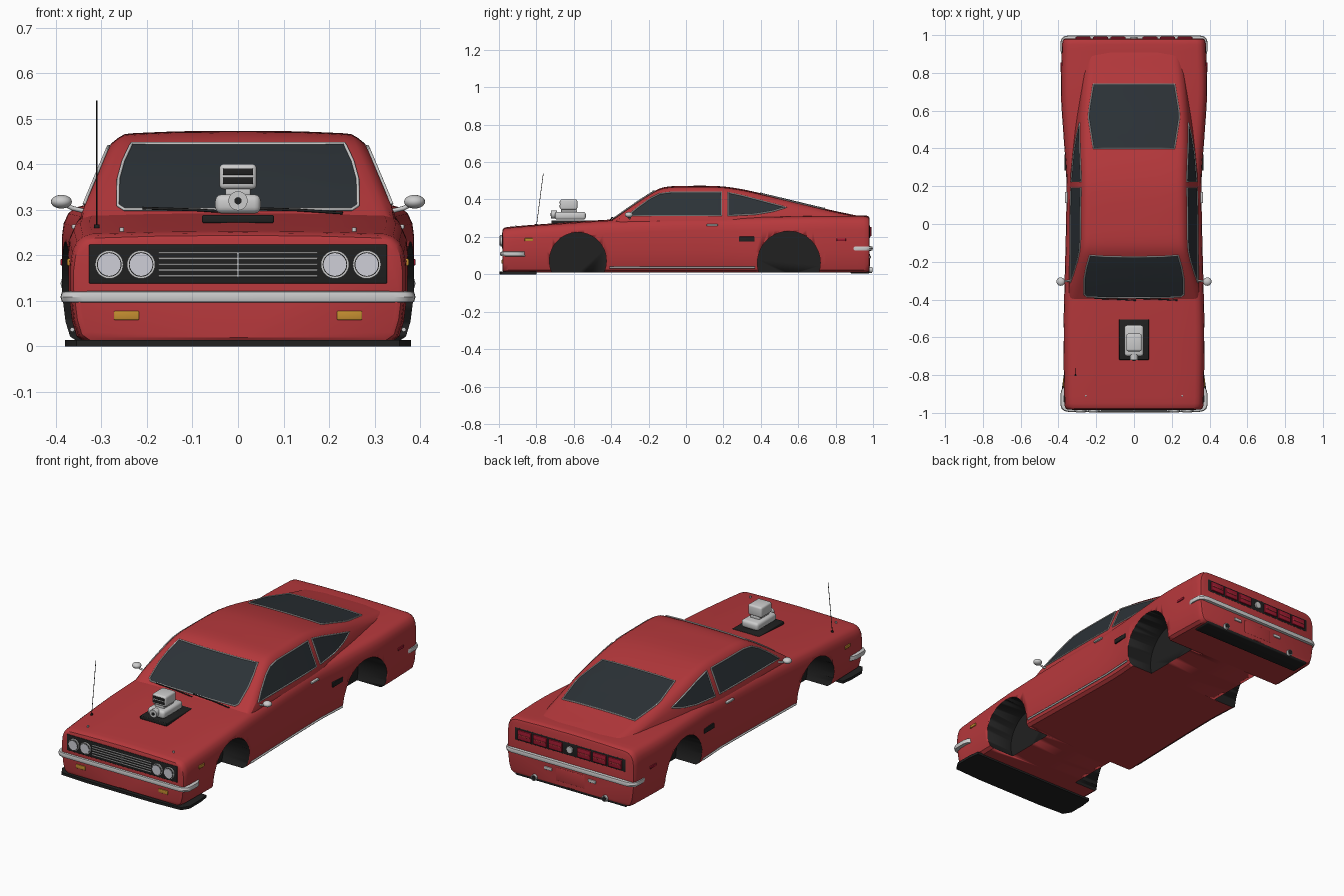
import bpy, bmesh, math
from mathutils import Vector, Matrix
from mathutils.bvhtree import BVHTree

if "Cube" in bpy.data.objects:
    bpy.data.objects.remove(bpy.data.objects["Cube"])


def material(name, r, g, b):
    m = bpy.data.materials.new(name)
    m.diffuse_color = (r, g, b, 1)
    m.use_nodes = True
    m.node_tree.nodes["Principled BSDF"].inputs["Base Color"].default_value = m.diffuse_color
    return m


RED = material("red_paint", .47, .04, .045)
BLACK = material("black", .015, .015, .015)
GLASS = material("dark_glass", .025, .032, .038)
AMBER = material("amber", .55, .27, .03)
LAMP = material("lamp_red", .35, .01, .03)
LENS = material("lens", .62, .62, .68)


def finish(ob, mat=None, angle=35):
    if mat:
        ob.data.materials.append(mat)
    bpy.ops.object.select_all(action='DESELECT')
    ob.select_set(True)
    bpy.context.view_layer.objects.active = ob
    bpy.ops.object.shade_smooth_by_angle(angle=math.radians(angle))
    return ob


def from_bm(name, bm, mat=None, angle=35):
    me = bpy.data.meshes.new(name)
    bm.to_mesh(me)
    bm.free()
    ob = bpy.data.objects.new(name, me)
    bpy.context.collection.objects.link(ob)
    return finish(ob, mat, angle)


def box(name, c, s, mat=None, bevel=0.003):
    bm = bmesh.new()
    bmesh.ops.create_cube(bm, size=1, matrix=Matrix.Translation(c) @ Matrix.Diagonal((*s, 1)))
    if bevel:
        bmesh.ops.bevel(bm, geom=bm.edges[:], offset=bevel, segments=3, profile=.5, affect='EDGES')
    return from_bm(name, bm, mat)


def cyl(name, c, r, depth, axis, mat=None, seg=32):
    rot = {'x': Matrix.Rotation(math.pi / 2, 4, 'Y'), 'y': Matrix.Rotation(math.pi / 2, 4, 'X'), 'z': Matrix()}[axis]
    bm = bmesh.new()
    bmesh.ops.create_cone(bm, cap_ends=True, segments=seg, radius1=r, radius2=r, depth=depth,
                          matrix=Matrix.Translation(c) @ rot)
    return from_bm(name, bm, mat)


def tube(name, pts, r, mat=None, cyclic=False):
    cu = bpy.data.curves.new(name, 'CURVE')
    cu.dimensions = '3D'
    cu.bevel_depth, cu.bevel_resolution, cu.use_fill_caps = r, 2, True
    sp = cu.splines.new('POLY')
    sp.points.add(len(pts) - 1)
    for p, q in zip(sp.points, pts):
        p.co = (*q, 1)
    sp.use_cyclic_u = cyclic
    ob = bpy.data.objects.new(name, cu)
    bpy.context.collection.objects.link(ob)
    bpy.ops.object.select_all(action='DESELECT')
    ob.select_set(True)
    bpy.context.view_layer.objects.active = ob
    bpy.ops.object.convert(target='MESH')
    return finish(bpy.context.view_layer.objects.active, mat, 50)


def curve(keys, y):
    # smooth interpolation of (y, value) keys
    n = len(keys)
    i = max(0, min(n - 2, sum(k[0] <= y for k in keys) - 1))
    slope = lambda a, b: (keys[b][1] - keys[a][1]) / (keys[b][0] - keys[a][0])
    h = keys[i + 1][0] - keys[i][0]
    t = (y - keys[i][0]) / h
    m0, m1 = slope(max(i - 1, 0), i + 1), slope(i, min(i + 2, n - 1))
    return ((2*t**3 - 3*t**2 + 1) * keys[i][1] + (t**3 - 2*t**2 + t) * h * m0
            + (3*t**2 - 2*t**3) * keys[i + 1][1] + (t**3 - t**2) * h * m1)


def loft(name, sections, mat):
    # sections: (y, half profile from bottom centre to top centre)
    bm = bmesh.new()
    rings = []
    for y, half in sections:
        ring = half + [(-x, z) for x, z in half[-2:0:-1]]
        rings.append([bm.verts.new((x, y, z)) for x, z in ring])
    n = len(rings[0])
    for a, b in zip(rings, rings[1:]):
        for j in range(n):
            bm.faces.new((a[j], a[(j + 1) % n], b[(j + 1) % n], b[j]))
    bm.faces.new(rings[0])
    bm.faces.new(rings[-1])
    bmesh.ops.recalc_face_normals(bm, faces=bm.faces[:])
    return from_bm(name, bm, mat)


# Lower body
W = [(-.98, .368), (-.6, .374), (-.4, .37), (0, .36), (.25, .358), (.45, .372), (.7, .387), (.98, .38)]
ZT = [(-.98, .245), (-.8, .26), (-.4, .287), (0, .302), (.3, .304), (.7, .31), (.98, .309)]


def body_half(y, d):
    w, t = curve(W, y) - d, curve(ZT, y) - d
    b = .01 + d * .6
    return [(0, b), (w - .035, b), (w - .018, b + .012), (w - .008, b + .045), (w, b + .11), (w, t - .07),
            (w - .004, t - .04), (w - .014, t - .018), (w - .028, t - .006), (w - .048, t), (w * .5, t + .004), (0, t + .006)]


ends = [(-.982, .016), (-.978, .007), (-.968, .002)]
ys = ends + [(-.95 + 1.9 * i / 56, 0) for i in range(57)] + [(-y, d) for y, d in ends[::-1]]
body = loft("lower_body", [(y, body_half(y, d)) for y, d in ys], RED)

# Wheel arches cut from the body
for s in (-1, 1):
    for y, z, r in ((-.578, .072, .152), (.55, .062, .168)):
        cut = cyl("arch_cutter", (s * .36, y, z), r, .3, 'x', BLACK, 64)
        cut.hide_render = True
        mod = body.modifiers.new("arch", 'BOOLEAN')
        mod.operation, mod.solver, mod.object, mod.material_mode = 'DIFFERENCE', 'EXACT', cut, 'TRANSFER'
        bpy.context.view_layer.objects.active = body
        bpy.ops.object.modifier_apply(modifier=mod.name)
        bpy.data.objects.remove(cut)

# Cabin with fastback roof
ROOF = [(-.42, .272), (-.38, .30), (-.28, .37), (-.17, .44), (-.11, .462), (0, .468), (.18, .466), (.3, .45),
        (.45, .416), (.65, .368), (.8, .333), (.9, .312), (.94, .302)]
BASE = [(-.42, .345), (.1, .343), (.3, .335), (.5, .318), (.7, .288), (.94, .245)]


def cabin_half(y):
    t, wb = curve(ROOF, y), curve(BASE, y)
    wt = wb - max(0, t - .29) * .42
    zb = min(.29, t - .04)
    f = lambda z: wb + (wt - wb) * (z - zb) / (t - zb)
    return [(0, .24 if t > .3 else zb - .02), (wb, zb - .02), (wb, zb), (f((zb + t) / 2), (zb + t) / 2), (f(t - .022), t - .022),
            (wt - .007, t - .009), (wt - .02, t - .002), (wt - .04, t), (wt * .5, t + .004), (0, t + .005)]


cabin = loft("cabin", [(y, cabin_half(y)) for y in [-.42 + 1.36 * i / 80 for i in range(81)]], RED)
bm = bmesh.new()
bm.from_mesh(cabin.data)
tree = BVHTree.FromBMesh(bm)
bm.free()


def window(name, poly, place, ray):
    # projects an outline onto the cabin as a glass sheet with a bright trim
    edge = [Vector(a).lerp(Vector(b), k / 6) for a, b in zip(poly, poly[1:] + poly[:1]) for k in range(6)]
    c = sum(edge, Vector((0, 0))) / len(edge)

    def hit(p):
        loc, nor, _, _ = tree.ray_cast(Vector(place(*p)), Vector(ray))
        return loc + nor * .003 if loc else Vector(place(*p))
    bm = bmesh.new()
    mid = bm.verts.new(hit(c))
    rings = [[bm.verts.new(hit(c.lerp(p, k / 6))) for p in edge] for k in range(1, 7)]
    n = len(edge)
    for j in range(n):
        bm.faces.new((mid, rings[0][j], rings[0][(j + 1) % n]))
        for a, b in zip(rings, rings[1:]):
            bm.faces.new((a[j], b[j], b[(j + 1) % n], a[(j + 1) % n]))
    bmesh.ops.recalc_face_normals(bm, faces=bm.faces[:])
    if mid.normal.dot(Vector(ray)) > 0:
        bmesh.ops.reverse_faces(bm, faces=bm.faces[:])
    from_bm(name, bm, GLASS)
    tube(name + "_trim", [hit(p) for p in edge], .0035, None, True)


def mirrored(half):
    return half + [(-x, v) for x, v in half[::-1]]


window("windshield", mirrored([(.25, .299), (.264, .308), (.263, .365), (.252, .405), (.234, .443)]),
       lambda x, z: (x, -2, z), (0, 1, 0))
window("rear_window", mirrored([(.215, .40), (.24, .56), (.238, .60), (.215, .74)]),
       lambda x, y: (x, y, 2), (0, 0, -1))
for s, side in ((-1, "left"), (1, "right")):
    window(side + "_door_window", [(-.31, .313), (-.26, .355), (-.19, .405), (-.14, .43), (-.08, .438), (.19, .438), (.19, .313)],
           lambda y, z: (s * 2, y, z), (-s, 0, 0))
    window(side + "_quarter_window", [(.225, .313), (.225, .436), (.30, .42), (.42, .388), (.535, .357), (.46, .335), (.37, .32)],
           lambda y, z: (s * 2, y, z), (-s, 0, 0))
    # Side details
    wx = lambda y: s * curve(W, y)
    box(side + "_front_marker", (wx(-.84), -.84, .185), (.01, .045, .016), AMBER)
    box(side + "_rear_marker", (wx(.83), .83, .185), (.01, .05, .014), LAMP)
    box(side + "_side_vent", (wx(.325), .325, .188), (.012, .085, .026), BLACK)
    box(side + "_door_handle", (wx(.14), .14, .263), (.016, .06, .01))
    tube(side + "_sill_trim", [(wx(y) - s * .006, y, .037) for y in (-.41, -.2, 0, .2, .37)], .005)
    # Wing mirrors
    bm = bmesh.new()
    bmesh.ops.create_uvsphere(bm, u_segments=24, v_segments=14, radius=1,
                              matrix=Matrix.Translation((s * .388, -.305, .318)) @ Matrix.Diagonal((.023, .022, .015, 1)))
    from_bm(side + "_mirror", bm)
    tube(side + "_mirror_stem", [(s * .34, -.3, .298), (s * .365, -.303, .304), (s * .385, -.305, .315)], .005)
    # Headlights, turn signals, hood pins
    for i, x in enumerate((.213, .283)):
        cyl(f"{side}_headlight_rim_{i}", (s * x, -.984, .18), .031, .018, 'y')
        cyl(f"{side}_headlight_ring_{i}", (s * x, -.986, .18), .027, .018, 'y', BLACK)
        cyl(f"{side}_headlight_{i}", (s * x, -.988, .18), .025, .018, 'y', LENS)
    box(side + "_turn_signal", (s * .245, -.98, .068), (.056, .014, .02), AMBER)
    cyl(side + "_hood_pin", (s * .255, -.91, .255), .005, .012, 'z', None, 12)
    # Tail lamps, bumper lamps, exhausts, wipers
    for i in range(3):
        x = s * (.085 + .092 * i)
        box(f"{side}_tail_lamp_{i}", (x, .984, .228), (.08, .014, .05), LAMP)
        box(f"{side}_tail_lamp_bar_{i}", (x, .99, .228), (.07, .006, .006), RED, .001)
    box(side + "_plate_lamp", (s * .13, .982, .092), (.045, .012, .016))
    cyl(side + "_exhaust", (s * .21, .95, .024), .016, .09, 'y', None, 24)
    cyl(side + "_exhaust_hole", (s * .21, .951, .024), .012, .09, 'y', BLACK, 24)
    tube(side + "_wiper", [(.12 + s * .11, -.404, .293), (.02 + s * .11, -.398, .3), (-.1 + s * .11, -.394, .304)], .003, BLACK)

# Grille
box("grille_panel", (0, -.974, .181), (.655, .022, .086), BLACK)
for i in range(5):
    box(f"grille_bar_{i}", (0, -.986, .155 + .0127 * i), (.35, .006, .004), None, .001)
box("grille_divider", (0, -.987, .18), (.005, .008, .056), None, .001)

# Tail panel
box("tail_panel", (0, .976, .228), (.66, .014, .068), BLACK)
cyl("tail_badge", (0, .985, .228), .018, .012, 'y')
box("plate_recess", (0, .979, .075), (.17, .008, .07), RED)
box("rear_valance", (0, .93, .016), (.66, .1, .024), BLACK, .006)


# Wrap-around bumpers
def bumper(name, f, z, end, face):
    half = [(.381, end), (.387, end + .025), (.386, face - .035), (.38, face - .018), (.366, face - .006), (.34, face - .001)]
    bm = bmesh.new()
    rows = []
    path = mirrored(half)
    for x, y in path:
        k = 1 - .016 / .38
        prof = [(k, -.013), (1, -.011), (1.008, 0), (1, .011), (k, .013)]
        rows.append([bm.verts.new((x * q, f * (y - (1 - q) * .38), z + dz)) for q, dz in prof])
    for a, b in zip(rows, rows[1:]):
        for j in range(5):
            bm.faces.new((a[j], a[(j + 1) % 5], b[(j + 1) % 5], b[j]))
    bm.faces.new(rows[0])
    bm.faces.new(rows[-1])
    bmesh.ops.recalc_face_normals(bm, faces=bm.faces[:])
    from_bm(name, bm)


bumper("front_bumper", -1, .109, .875, .993)
bumper("rear_bumper", 1, .138, .895, .997)

# Chin spoiler with chamfered corners
bm = bmesh.new()
chin = mirrored([(.372, -.80), (.38, -.86), (.38, -.95), (.355, -.99), (.2, -.998)])
face = bm.faces.new([bm.verts.new((x, y, 0)) for x, y in chin])
top = bmesh.ops.extrude_face_region(bm, geom=[face])['geom']
bmesh.ops.translate(bm, vec=(0, 0, .014), verts=[v for v in top if isinstance(v, bmesh.types.BMVert)])
bmesh.ops.recalc_face_normals(bm, faces=bm.faces[:])
from_bm("chin_spoiler", bm, BLACK)

# Hood-mounted blower
box("blower_base", (0, -.612, .28), (.158, .215, .018), BLACK, .004)
box("blower_case", (0, -.618, .313), (.1, .165, .042), None, .014)
box("blower_neck", (0, -.625, .338), (.055, .085, .02), None, .004)
box("intake_scoop", (0, -.627, .373), (.082, .092, .056), None, .01)
for i, z in enumerate((.364, .384)):
    box(f"intake_mouth_{i}", (0, -.672, z), (.066, .006, .015), BLACK, .002)
cyl("blower_pulley", (0, -.706, .32), .021, .03, 'y')
cyl("pulley_hub", (0, -.708, .32), .008, .032, 'y', BLACK, 16)

# Antenna
tube("antenna", [(-.31, -.80, .255), (-.31, -.763, .54)], .0015, BLACK)
cyl("antenna_base", (-.31, -.80, .262), .006, .012, 'z', BLACK, 12)
